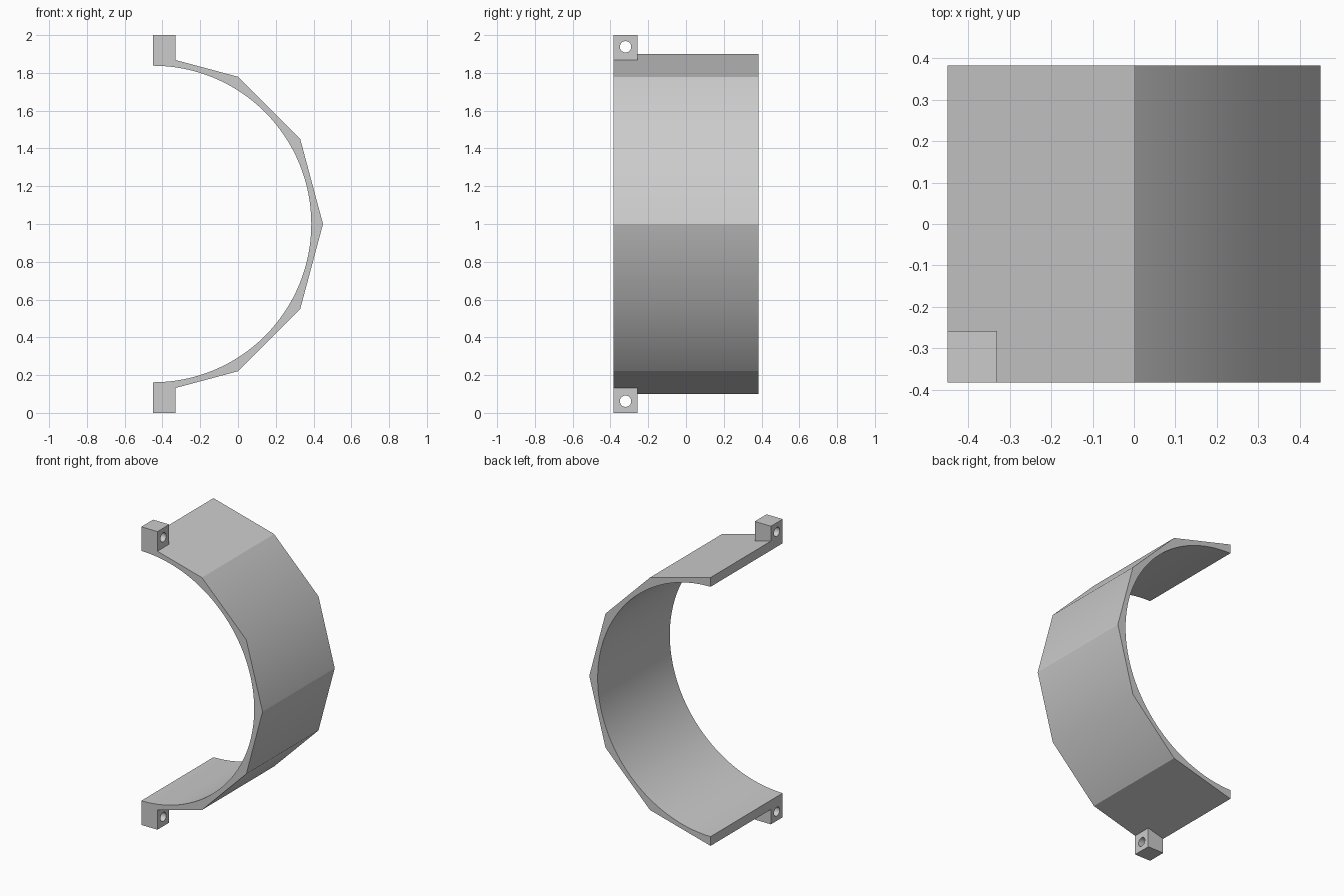
import bpy, bmesh
from math import sin, cos, tan, pi, radians
from mathutils import Matrix

if "Cube" in bpy.data.objects:
    bpy.data.objects.remove(bpy.data.objects["Cube"])

CX, CZ = -0.45, 1.0          # centre of the half ring
OUTER, INNER = 0.90, 0.838   # twelve-sided outside, round inside
HALF_W = 0.3825
TAB_X, TAB_Y = 0.12, 0.125
HOLE_R = 0.03

grey = bpy.data.materials.new("plain grey")
grey.use_nodes = True
colour = (0.6, 0.6, 0.6, 1)
grey.diffuse_color = colour
grey.node_tree.nodes["Principled BSDF"].inputs["Base Color"].default_value = colour


def arc(radius, steps):
    """Half circle from bottom to top, as (x, z) points."""
    angles = [pi * (i / steps - 0.5) for i in range(steps + 1)]
    return [(CX + radius * cos(a), CZ + radius * sin(a)) for a in angles]


def prism(name, profile, y0, y1):
    """Extrude an (x, z) profile along y."""
    bm = bmesh.new()
    base = bm.faces.new([bm.verts.new((x, y0, z)) for x, z in profile])
    new = bmesh.ops.extrude_face_region(bm, geom=[base])["geom"]
    moved = [v for v in new if isinstance(v, bmesh.types.BMVert)]
    bmesh.ops.translate(bm, verts=moved, vec=(0, y1 - y0, 0))
    bmesh.ops.recalc_face_normals(bm, faces=bm.faces)
    return finish(name, bm)


def finish(name, bm):
    mesh = bpy.data.meshes.new(name)
    bm.to_mesh(mesh)
    bm.free()
    mesh.materials.append(grey)
    obj = bpy.data.objects.new(name, mesh)
    bpy.context.collection.objects.link(obj)
    return obj


# Half-ring band
band = prism("band", arc(OUTER, 6) + arc(INNER, 64)[::-1], -HALF_W, HALF_W)

# Round shading inside and across the two blended outer corners
bm = bmesh.new()
bm.from_mesh(band.data)
for face in bm.faces:
    face.smooth = True
for edge in bm.edges:
    a, b = (v.co for v in edge.verts)
    along_y = abs(a.y - b.y) > HALF_W
    blended = along_y and abs(abs(a.z - CZ) - OUTER / 2) < 0.001 and a.x > 0.3
    edge.smooth = blended or edge.calc_face_angle(0) < radians(20)
bm.to_mesh(band.data)
bm.free()

# Lugs with a bolt hole, one on each end of the band
for side, label in ((1, "upper"), (-1, "lower")):
    slope = OUTER - TAB_X * tan(radians(15))
    profile = [(CX, CZ + side * OUTER), (CX + TAB_X, CZ + side * slope),
               (CX + TAB_X, CZ + side), (CX, CZ + side)]
    lug = prism(label + "_lug", profile, -HALF_W, -HALF_W + TAB_Y)

    bm = bmesh.new()
    bmesh.ops.create_cone(
        bm, cap_ends=True, segments=32, radius1=HOLE_R, radius2=HOLE_R, depth=0.4,
        matrix=Matrix.Translation((CX + TAB_X / 2, -HALF_W + TAB_Y / 2, CZ + side * 0.938))
        @ Matrix.Rotation(pi / 2, 4, "Y"))
    cutter = finish(label + "_hole_cutter", bm)
    cutter.hide_render = True
    cutter.hide_set(True)

    hole = lug.modifiers.new("bolt hole", "BOOLEAN")
    hole.operation = "DIFFERENCE"
    hole.solver = "EXACT"
    hole.object = cutter

    # Apply the cut, drop the cutter and smooth the hole wall
    graph = bpy.context.evaluated_depsgraph_get()
    cut_mesh = bpy.data.meshes.new_from_object(lug.evaluated_get(graph))
    lug.modifiers.clear()
    lug.data = cut_mesh
    bpy.data.objects.remove(cutter)
    bpy.ops.object.select_all(action="DESELECT")
    bpy.context.view_layer.objects.active = lug
    lug.select_set(True)
    bpy.ops.object.shade_smooth_by_angle(angle=radians(25))
